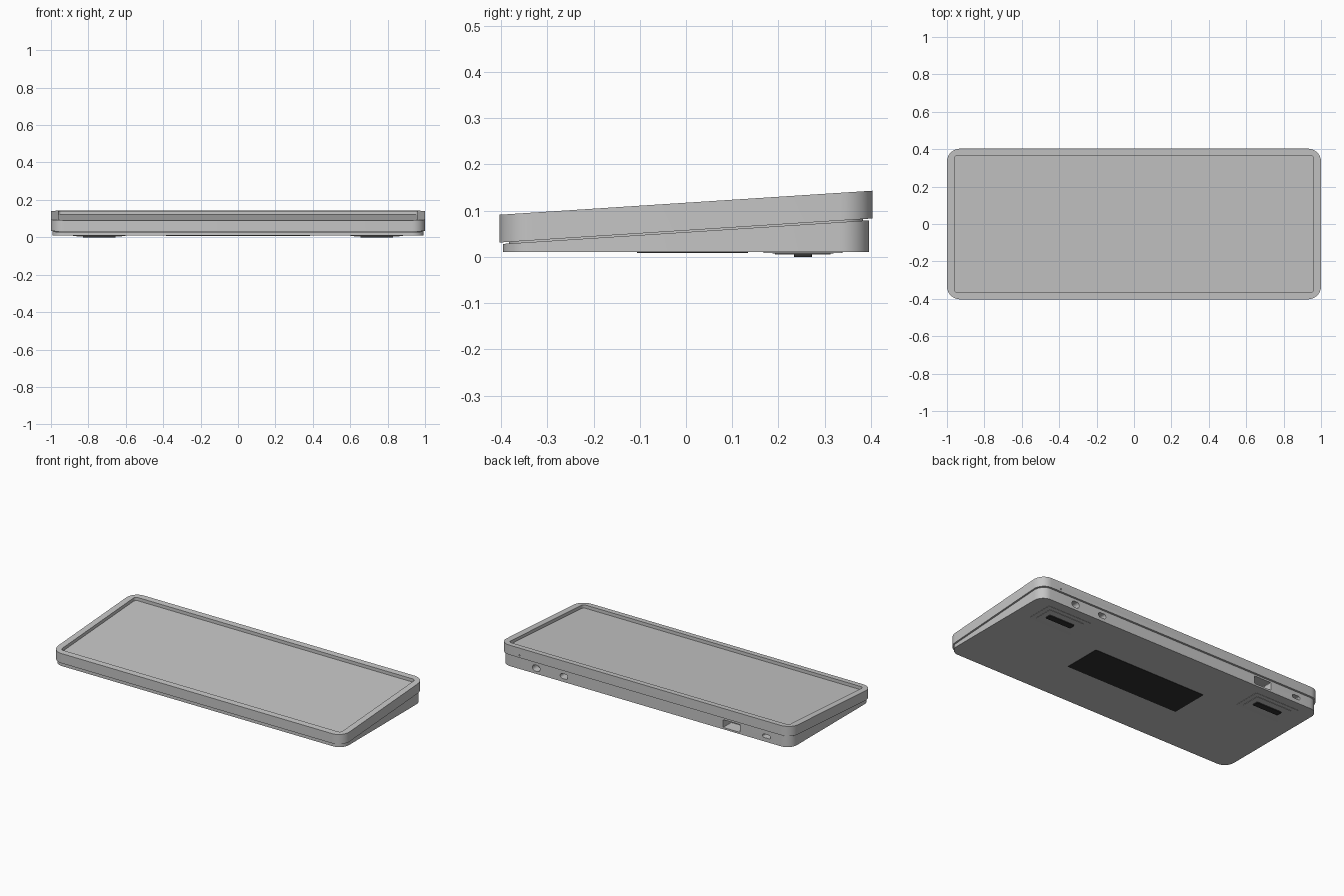
import bpy, bmesh, math

if "Cube" in bpy.data.objects:
    bpy.data.objects.remove(bpy.data.objects["Cube"], do_unlink=True)

SLOPE = 0.0645
HALF_Y = 0.403


def material(name, value):
    m = bpy.data.materials.new(name)
    m.use_nodes = True
    colour = (value, value, value, 1)
    m.diffuse_color = colour
    m.node_tree.nodes["Principled BSDF"].inputs["Base Color"].default_value = colour
    return m


grey = material("light grey", 0.56)
black = material("black", 0.03)


def flat(z):
    return lambda y: z


def tilted(z):
    return lambda y: z + SLOPE * (y + HALF_Y)


def rounded_outline(hx, hy, r, steps=8):
    """Counter-clockwise rounded rectangle around the origin."""
    points = []
    for k, (sx, sy) in enumerate([(1, 1), (-1, 1), (-1, -1), (1, -1)]):
        for i in range(steps + 1):
            a = math.pi / 2 * (k + i / steps)
            points.append((sx * (hx - r) + r * math.cos(a),
                           sy * (hy - r) + r * math.sin(a)))
    return points


def finish(name, bm, mat):
    bmesh.ops.recalc_face_normals(bm, faces=bm.faces)
    mesh = bpy.data.meshes.new(name)
    bm.to_mesh(mesh)
    bm.free()
    mesh.materials.append(mat)
    ob = bpy.data.objects.new(name, mesh)
    bpy.context.scene.collection.objects.link(ob)
    return ob


def loft(name, rings, mat, centre=(0, 0)):
    """Closed solid through rounded rectangles (half x, half y, radius, height rule)."""
    bm = bmesh.new()
    loops = []
    for hx, hy, r, height in rings:
        loops.append([bm.verts.new((centre[0] + x, centre[1] + y, height(centre[1] + y)))
                      for x, y in rounded_outline(hx, hy, r)])
    for a, b in zip(loops, loops[1:]):
        for i in range(len(a)):
            j = (i + 1) % len(a)
            bm.faces.new((a[i], a[j], b[j], b[i]))
    bm.faces.new(loops[0])
    bm.faces.new(loops[-1])
    return finish(name, bm, mat)


def cut_port(body, x, z, hx, hz, r, depth, back):
    """Sink a rounded opening into the back wall."""
    bm = bmesh.new()
    near, far = [[bm.verts.new((x + u, y, z + v)) for u, v in rounded_outline(hx, hz, r)]
                 for y in (back + 0.02, back - depth)]
    for i in range(len(near)):
        j = (i + 1) % len(near)
        bm.faces.new((near[i], near[j], far[j], far[i]))
    bm.faces.new(near)
    bm.faces.new(far)
    cutter = finish("port_cutter", bm, grey)
    cutter.hide_render = True
    mod = body.modifiers.new("port", "BOOLEAN")
    mod.operation = "DIFFERENCE"
    mod.solver = "EXACT"
    mod.object = cutter
    bpy.context.view_layer.objects.active = body
    bpy.ops.object.modifier_apply(modifier=mod.name)
    bpy.data.objects.remove(cutter, do_unlink=True)


# Tilted upper shell with a shallow tray sunk into its top
upper = loft("upper_shell", [
    (1.0, HALF_Y, 0.07, tilted(0.031)),
    (1.0, HALF_Y, 0.07, tilted(0.091)),
    (0.961, 0.366, 0.018, tilted(0.091)),
    (0.961, 0.366, 0.018, tilted(0.071)),
], grey)

# Wedge base, slightly inset, with a narrow neck forming the seam groove
IN = 0.007
lower = loft("lower_shell", [
    (1 - IN, HALF_Y - IN, 0.064, flat(0.01)),
    (1 - IN, HALF_Y - IN, 0.064, tilted(0.0275)),
    (0.98, HALF_Y - 0.02, 0.055, tilted(0.0275)),
    (0.98, HALF_Y - 0.02, 0.055, tilted(0.033)),
], grey)

# Back openings: two round jacks, a large socket, a small slot, a pinhole
back = HALF_Y - IN
cut_port(lower, 0.75, 0.045, 0.026, 0.019, 0.0185, 0.05, back)
cut_port(lower, 0.56, 0.045, 0.026, 0.015, 0.0145, 0.05, back)
cut_port(lower, -0.59, 0.045, 0.058, 0.024, 0.004, 0.08, back)
cut_port(lower, -0.83, 0.045, 0.027, 0.011, 0.0105, 0.05, back)
cut_port(upper, 0.86, 0.098, 0.004, 0.004, 0.0039, 0.015, HALF_Y)

# Black panel under the base
panel = loft("bottom_panel", [
    (0.385, 0.12, 0.003, flat(0.011)),
    (0.385, 0.12, 0.003, flat(0.008)),
], black, (0, 0.014))

# Stepped bosses carrying the rubber feet
parts = [upper, lower, panel]
for side, sx in (("left", 1), ("right", -1)):
    spot = (sx * 0.742, 0.253)
    parts.append(loft(side + "_foot_boss", [
        (0.15, 0.085, 0.004, flat(0.011)),
        (0.15, 0.085, 0.004, flat(0.0085)),
        (0.122, 0.06, 0.004, flat(0.0075)),
        (0.122, 0.06, 0.004, flat(0.0055)),
    ], grey, spot))
    parts.append(loft(side + "_rubber_foot", [
        (0.088, 0.019, 0.004, flat(0.007)),
        (0.088, 0.019, 0.004, flat(0.0)),
    ], black, spot))

# Smooth the rounded corners, keep the edges crisp
bpy.ops.object.select_all(action="DESELECT")
for ob in parts:
    ob.select_set(True)
bpy.context.view_layer.objects.active = upper
bpy.ops.object.shade_smooth_by_angle(angle=math.radians(30))
